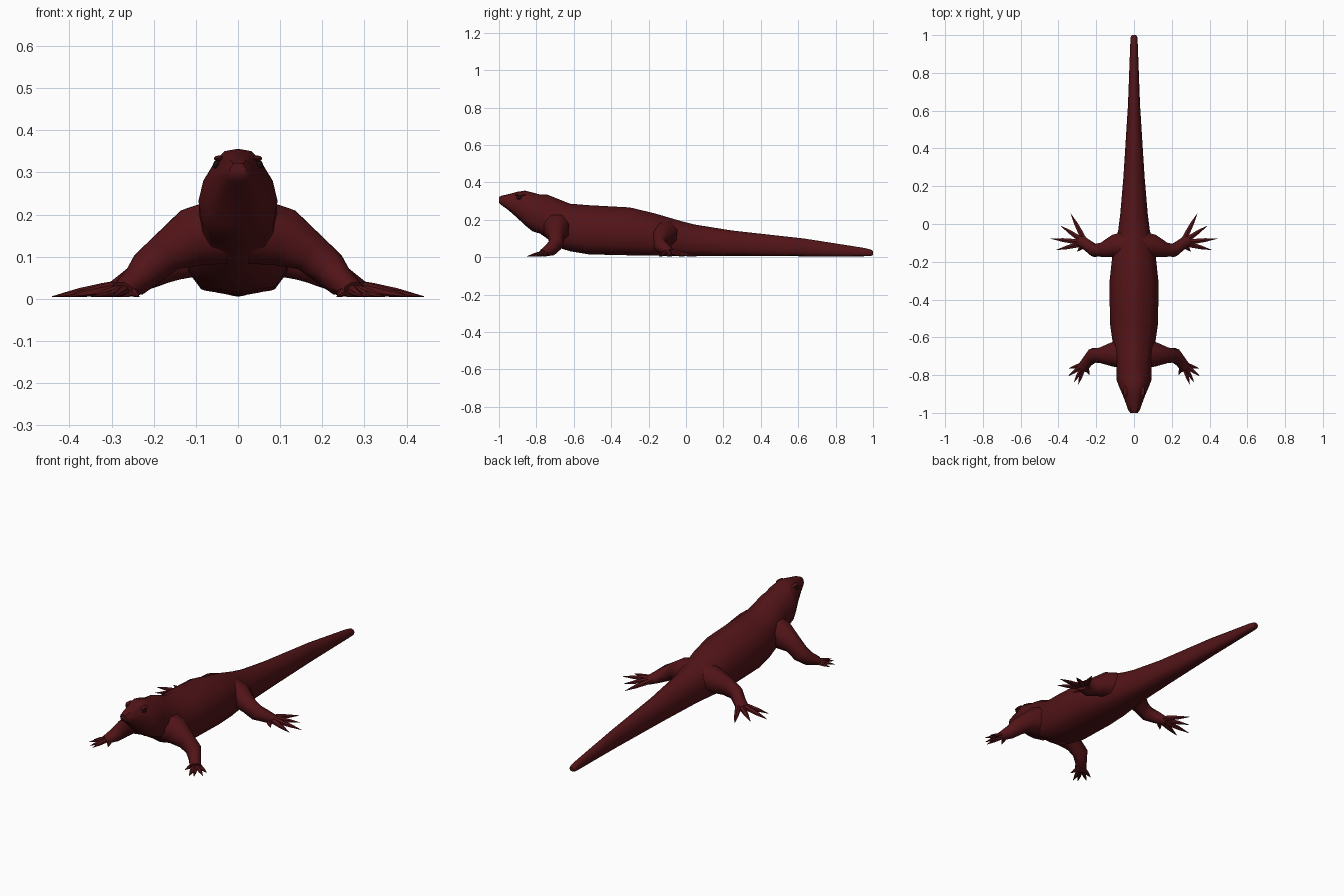
import bpy, bmesh, math
from mathutils import Vector

if "Cube" in bpy.data.objects:
    bpy.data.objects.remove(bpy.data.objects["Cube"])


def material(name, rgb):
    m = bpy.data.materials.new(name)
    m.diffuse_color = (*rgb, 1)
    m.use_nodes = True
    m.node_tree.nodes["Principled BSDF"].inputs["Base Color"].default_value = m.diffuse_color
    return m


SKIN = material("dark_red_skin", (0.085, 0.007, 0.009))
DARK = material("dark_eye", (0.012, 0.004, 0.004))


def loft(name, rings, mat, mirror=False):
    """Skin a list of closed rings and cap both ends."""
    bm = bmesh.new()
    rows = [[bm.verts.new(p) for p in r] for r in rings]
    n = len(rows[0])
    for a, b in zip(rows, rows[1:]):
        for i in range(n):
            j = (i + 1) % n
            bm.faces.new((a[i], a[j], b[j], b[i]))
    bm.faces.new(rows[0])
    bm.faces.new(rows[-1])
    bmesh.ops.recalc_face_normals(bm, faces=bm.faces)
    return finish(name, bm, mat, mirror)


def finish(name, bm, mat, mirror):
    me = bpy.data.meshes.new(name)
    bm.to_mesh(me)
    bm.free()
    ob = bpy.data.objects.new(name, me)
    bpy.context.collection.objects.link(ob)
    me.materials.append(mat)
    bpy.ops.object.select_all(action='DESELECT')
    ob.select_set(True)
    bpy.context.view_layer.objects.active = ob
    bpy.ops.object.shade_smooth_by_angle(angle=math.radians(50))
    if mirror:
        ob.modifiers.new("mirror", 'MIRROR')
    return ob


def tube(name, path, sides=8):
    """Limb: path of (x, y, z, horizontal radius, vertical radius)."""
    pts = [Vector(p[:3]) for p in path]
    rings = []
    for k, p in enumerate(path):
        d = (pts[min(k + 1, len(pts) - 1)] - pts[max(k - 1, 0)]).normalized()
        side = d.cross(Vector((0, 0, 1))).normalized()
        up = side.cross(d)
        ring = []
        for i in range(sides):
            a = 2 * math.pi * (i + .5) / sides
            v = pts[k] + side * p[3] * math.cos(a) + up * p[4] * math.sin(a)
            v.z = max(v.z, 0.004)
            ring.append(v)
        rings.append(ring)
    return loft(name, rings, SKIN, True)


# Body, head and tail: y, half width, bottom, top, crown width
STATIONS = [
    (-1.0, .020, .292, .322, .6), (-.985, .031, .277, .329, .55),
    (-.95, .043, .252, .337, .5), (-.90, .062, .208, .350, .45),
    (-.86, .080, .170, .356, .4), (-.82, .094, .138, .346, .35),
    (-.78, .092, .126, .335, .22), (-.74, .093, .098, .334, .2),
    (-.68, .104, .050, .310, .18), (-.62, .114, .032, .286, .18),
    (-.52, .128, .015, .278, .18), (-.30, .129, .010, .266, .18),
    (-.17, .115, .008, .235, .18), (-.03, .083, .007, .194, .18),
    (.05, .073, .006, .174, .18), (.25, .056, .006, .142, .25),
    (.63, .032, .005, .100, .3), (.95, .020, .005, .050, .35),
    (.99, .018, .006, .040, .35), (1.0, .011, .012, .032, .4),
]
rings = []
for y, w, lo, hi, crown in STATIONS:
    half = [(.68, .05), (.9, .2), (1, .45), (.88, .68), (.64, .86), (crown, .97)]
    prof = [(0, 0)] + half + [(0, 1)] + [(-u, v) for u, v in reversed(half)]
    rings.append([(u * w, y, lo + v * (hi - lo)) for u, v in prof])
loft("body", rings, SKIN)

# Legs: shoulder or hip down to the foot
tube("front_leg", [
    (.04, -.69, .16, .085, .085), (.11, -.69, .145, .068, .075),
    (.17, -.695, .11, .044, .052), (.215, -.695, .072, .040, .045),
    (.245, -.725, .040, .032, .036), (.275, -.765, .021, .031, .021)])
tube("hind_leg", [
    (.03, -.11, .12, .08, .08), (.10, -.115, .115, .064, .066),
    (.16, -.135, .088, .042, .050), (.21, -.14, .064, .036, .042),
    (.25, -.11, .042, .032, .032), (.29, -.085, .022, .034, .021)])


# Toes: tapering, ending in pointed claws
def toes(name, base, tips, r):
    b = Vector(base)
    for i, t in enumerate(tips):
        t = Vector((*t, .005))
        d = t - b
        path = []
        for f, s in ((0, 1), (.35, .95), (.65, .7), (1, .06)):
            p = b + d * f
            path.append((*p, r * s, r * s * .9))
        tube(f"{name}_{i + 1}", path, 6)


toes("front_toe", (.262, -.742, .026),
     [(.345, -.765), (.348, -.805), (.318, -.838), (.295, -.85), (.235, -.80)], .014)
toes("hind_toe", (.255, -.10, .034),
     [(.335, .055), (.387, -.01), (.442, -.077), (.41, -.137), (.30, -.145)], .016)

# Eyes and brow ridges
for name, loc, size, mat in (
        ("eye", (.051, -.892, .318), (.009, .014, .010), DARK),
        ("brow", (.046, -.885, .333), (.012, .030, .007), SKIN)):
    bm = bmesh.new()
    bmesh.ops.create_uvsphere(bm, u_segments=10, v_segments=6, radius=1)
    for v in bm.verts:
        v.co = Vector(loc) + Vector([c * s for c, s in zip(v.co, size)])
    finish(name, bm, mat, True)
